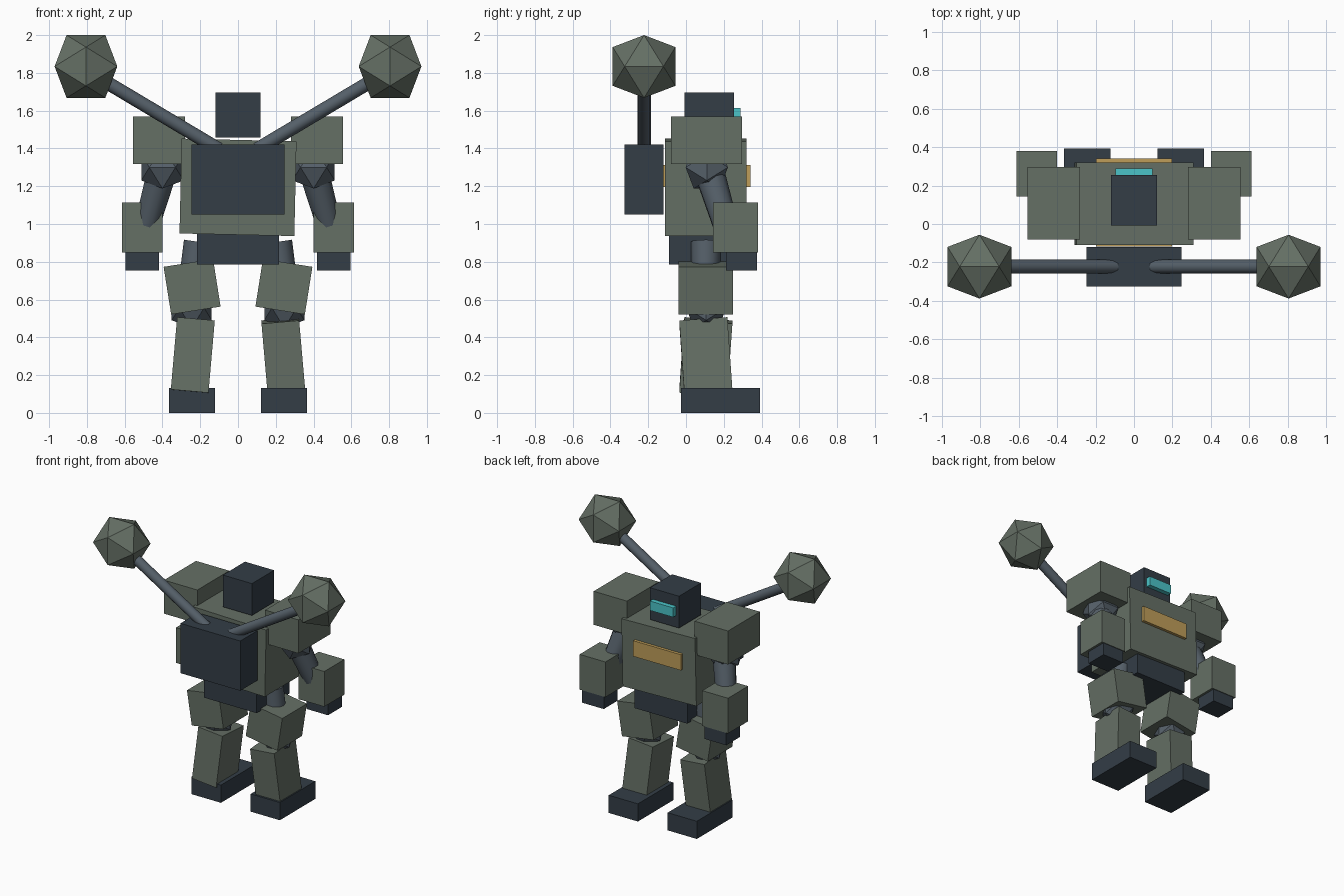
import bpy, bmesh, math
from mathutils import Vector, Matrix

if "Cube" in bpy.data.objects:
    bpy.data.objects.remove(bpy.data.objects["Cube"])


def material(name, rgb):
    m = bpy.data.materials.new(name)
    m.diffuse_color = (*rgb, 1)
    m.use_nodes = True
    m.node_tree.nodes["Principled BSDF"].inputs["Base Color"].default_value = m.diffuse_color
    return m


GREEN = material("olive_plate", (0.13, 0.16, 0.13))
DARK = material("dark_plate", (0.033, 0.047, 0.062))
STEEL = material("steel", (0.09, 0.115, 0.14))
GOLD = material("amber", (0.52, 0.34, 0.10))
CYAN = material("visor_glow", (0.07, 0.55, 0.58))


def finish(bm, name, mat, loc=(0, 0, 0), rot=(0, 0, 0)):
    me = bpy.data.meshes.new(name)
    bm.to_mesh(me)
    bm.free()
    me.materials.append(mat)
    ob = bpy.data.objects.new(name, me)
    ob.location = loc
    ob.rotation_euler = [math.radians(a) for a in rot]
    bpy.context.collection.objects.link(ob)
    return ob


def box(name, mat, loc, size, rot=(0, 0, 0)):
    bm = bmesh.new()
    bmesh.ops.create_cube(bm, size=1)
    bmesh.ops.scale(bm, vec=size, verts=bm.verts)
    return finish(bm, name, mat, loc, rot)


def span(name, mat, x, y, z):
    """Box given by its extents on each axis."""
    loc = [(a + b) / 2 for a, b in (x, y, z)]
    return box(name, mat, loc, [abs(b - a) for a, b in (x, y, z)])


def rod(name, mat, p, q, r1, r2):
    """Smooth-sided round bar from p to q."""
    p, q = Vector(p), Vector(q)
    bm = bmesh.new()
    bmesh.ops.create_cone(bm, cap_ends=True, segments=12, radius1=r1, radius2=r2,
                          depth=(q - p).length)
    for f in bm.faces:
        f.smooth = len(f.verts) == 4
    for e in bm.edges:
        e.smooth = all(f.smooth for f in e.link_faces)
    turn = (q - p).to_track_quat('Z', 'Y').to_matrix().to_4x4()
    bm.transform(Matrix.Translation((p + q) / 2) @ turn)
    return finish(bm, name, mat)


def ball(name, mat, loc, half, turn=0):
    """Faceted icosahedron resting on an edge; half = half its extent."""
    bm = bmesh.new()
    bmesh.ops.create_icosphere(bm, subdivisions=1, radius=half * 1.1756)
    bm.transform(Matrix.Rotation(math.radians(-31.717), 4, 'Y'))
    return finish(bm, name, mat, loc, (0, 0, turn))


# Body core
box("torso", GREEN, (0, 0.105, 1.194), (0.608, 0.43, 0.502), (0, 1.3, 0))
span("chest_panel", GOLD, (-0.197, 0.197), (-0.118, 0.342), (1.195, 1.312))
span("pelvis", DARK, (-0.217, 0.217), (-0.09, 0.295), (0.785, 0.98))
span("head", DARK, (-0.12, 0.12), (-0.007, 0.254), (1.457, 1.695))
span("visor", CYAN, (-0.096, 0.096), (0.24, 0.289), (1.545, 1.615))
span("backpack", DARK, (-0.247, 0.247), (-0.326, -0.12), (1.05, 1.422))

for side, s in (("left", -1), ("right", 1)):
    # Back booms with faceted pods
    rod(f"{side}_boom", STEEL, (s * 0.10, -0.222, 1.395), (s * 0.80, -0.222, 1.812), 0.036, 0.036)
    ball(f"{side}_pod", GREEN, (s * 0.805, -0.222, 1.834), 0.166)

    # Arm
    span(f"{side}_shoulder_plate", GREEN, (s * 0.28, s * 0.555), (-0.08, 0.297), (1.318, 1.568))
    ball(f"{side}_shoulder_joint", STEEL, (s * 0.40, 0.11, 1.30), 0.112, 90)
    rod(f"{side}_upper_arm", STEEL, (s * 0.39, 0.11, 1.32), (s * 0.495, 0.225, 0.945), 0.083, 0.066)
    span(f"{side}_forearm", GREEN, (s * 0.40, s * 0.613), (0.143, 0.38), (0.85, 1.113))
    span(f"{side}_hand", DARK, (s * 0.417, s * 0.595), (0.212, 0.375), (0.755, 0.86))

    # Leg
    rod(f"{side}_leg_strut", STEEL, (s * 0.207, 0.105, 0.905), (s * 0.262, 0.105, 0.54), 0.08, 0.07)
    box(f"{side}_thigh", GREEN, (s * 0.243, 0.105, 0.668), (0.265, 0.29, 0.255), (0, s * 9, 0))
    ball(f"{side}_knee_joint", STEEL, (s * 0.245, 0.107, 0.556), 0.106, 90)
    box(f"{side}_shin", GREEN, (s * 0.24, 0.105, 0.298), (0.2, 0.255, 0.385), (s * 4, -s * 5, 0))
    span(f"{side}_foot", DARK, (s * 0.123, s * 0.364), (-0.026, 0.392), (0, 0.132))
